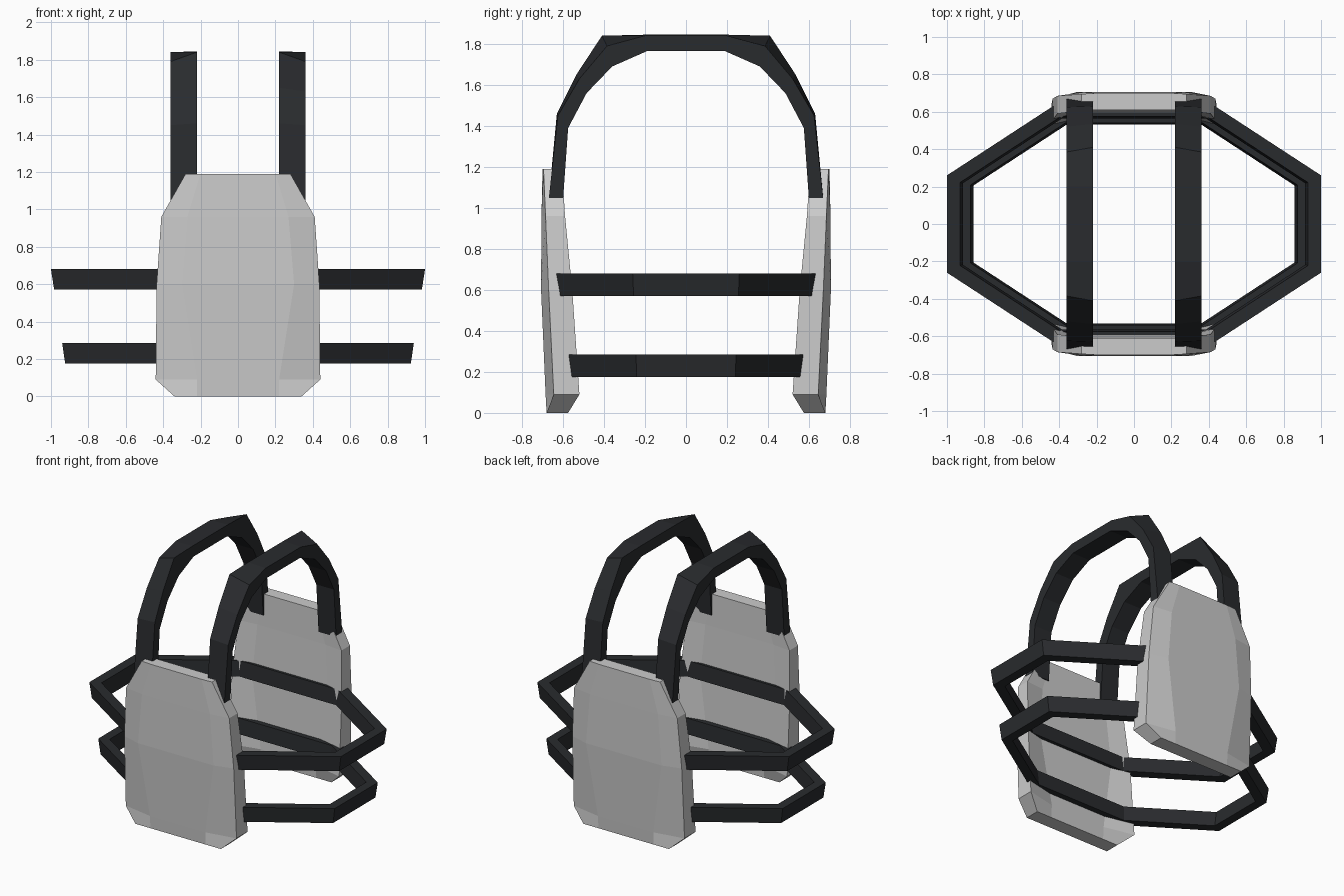
import bpy, bmesh

if "Cube" in bpy.data.objects:
    bpy.data.objects.remove(bpy.data.objects["Cube"])

fabric = bpy.data.materials.new("black_webbing")
fabric.diffuse_color = (0.022, 0.024, 0.027, 1)
fabric.use_nodes = True
fabric.node_tree.nodes["Principled BSDF"].inputs["Base Color"].default_value = fabric.diffuse_color


def loft(name, sections, closed=False, mat=None):
    """Skin a list of equal-sized cross-sections, flat shaded."""
    bm = bmesh.new()
    rings = [[bm.verts.new(p) for p in s] for s in sections]
    n = len(rings[0])
    pairs = list(zip(rings, rings[1:]))
    if closed:
        pairs.append((rings[-1], rings[0]))
    else:
        bm.faces.new(rings[0])
        bm.faces.new(rings[-1])
    for a, b in pairs:
        for i in range(n):
            j = (i + 1) % n
            bm.faces.new((a[i], a[j], b[j], b[i]))
    bmesh.ops.recalc_face_normals(bm, faces=bm.faces)
    mesh = bpy.data.meshes.new(name)
    bm.to_mesh(mesh)
    bm.free()
    obj = bpy.data.objects.new(name, mesh)
    bpy.context.collection.objects.link(obj)
    if mat:
        mesh.materials.append(mat)
    return obj


# Curved armour plates: z, half width, inner column x,
# outer face y (centre, edge), inner face y (centre, edge)
plate_rows = [
    (0.00, 0.34, 0.22, 0.68, 0.68, 0.575, 0.575),
    (0.09, 0.44, 0.22, 0.685, 0.645, 0.57, 0.52),
    (0.60, 0.435, 0.30, 0.707, 0.67, 0.59, 0.555),
    (0.96, 0.41, 0.27, 0.705, 0.685, 0.605, 0.59),
    (1.19, 0.28, 0.20, 0.70, 0.695, 0.61, 0.605),
]
for name, s in (("front_plate", -1), ("back_plate", 1)):
    loft(name, [[(-w, s * oe, z), (-c, s * oc, z), (c, s * oc, z), (w, s * oe, z),
                 (w, s * ie, z), (c, s * ic, z), (-c, s * ic, z), (-w, s * ie, z)]
                for z, w, c, oc, oe, ic, ie in plate_rows])

# Shoulder straps: (y, z) of top edge on neck side, top edge on arm side, underside
strap_rows = [
    ((0.67, 1.04), (0.67, 1.04), (0.60, 1.04)),
    ((0.63, 1.46), (0.625, 1.45), (0.575, 1.39)),
    ((0.535, 1.65), (0.52, 1.63), (0.485, 1.56)),
    ((0.41, 1.84), (0.385, 1.79), (0.36, 1.69)),
    ((0.20, 1.845), (0.20, 1.84), (0.19, 1.765)),
]
path = [(-1, r) for r in strap_rows] + [(1, r) for r in reversed(strap_rows)]
for name, m in (("left_shoulder_strap", -1), ("right_shoulder_strap", 1)):
    loft(name, [[(m * 0.22, s * a[0], a[1]), (m * 0.36, s * b[0], b[1]),
                 (m * 0.36, s * u[0], u[1]), (m * 0.22, s * u[0], u[1])]
                for s, (a, b, u) in path], mat=fabric)

# Waist bands: closed eight-sided rings, tapering slightly downwards
quarter = [((1.0, 0.26), (0.93, 0.222)), ((0.41, 0.645), (0.39, 0.575))]
ring = []
for sx, sy, order in ((1, 1, 1), (-1, 1, -1), (-1, -1, 1), (1, -1, -1)):
    for o, i in quarter[::order]:
        ring.append(((sx * o[0], sy * o[1]), (sx * i[0], sy * i[1])))
for name, z, k in (("upper_waist_band", 0.57, 1.0), ("lower_waist_band", 0.175, 0.94)):
    b = k * 0.983
    loft(name, [[(o[0] * k, o[1] * k, z + 0.11), (o[0] * b, o[1] * b, z),
                 (i[0] * b, i[1] * b, z), (i[0] * k, i[1] * k, z + 0.11)]
                for o, i in ring], closed=True, mat=fabric)
